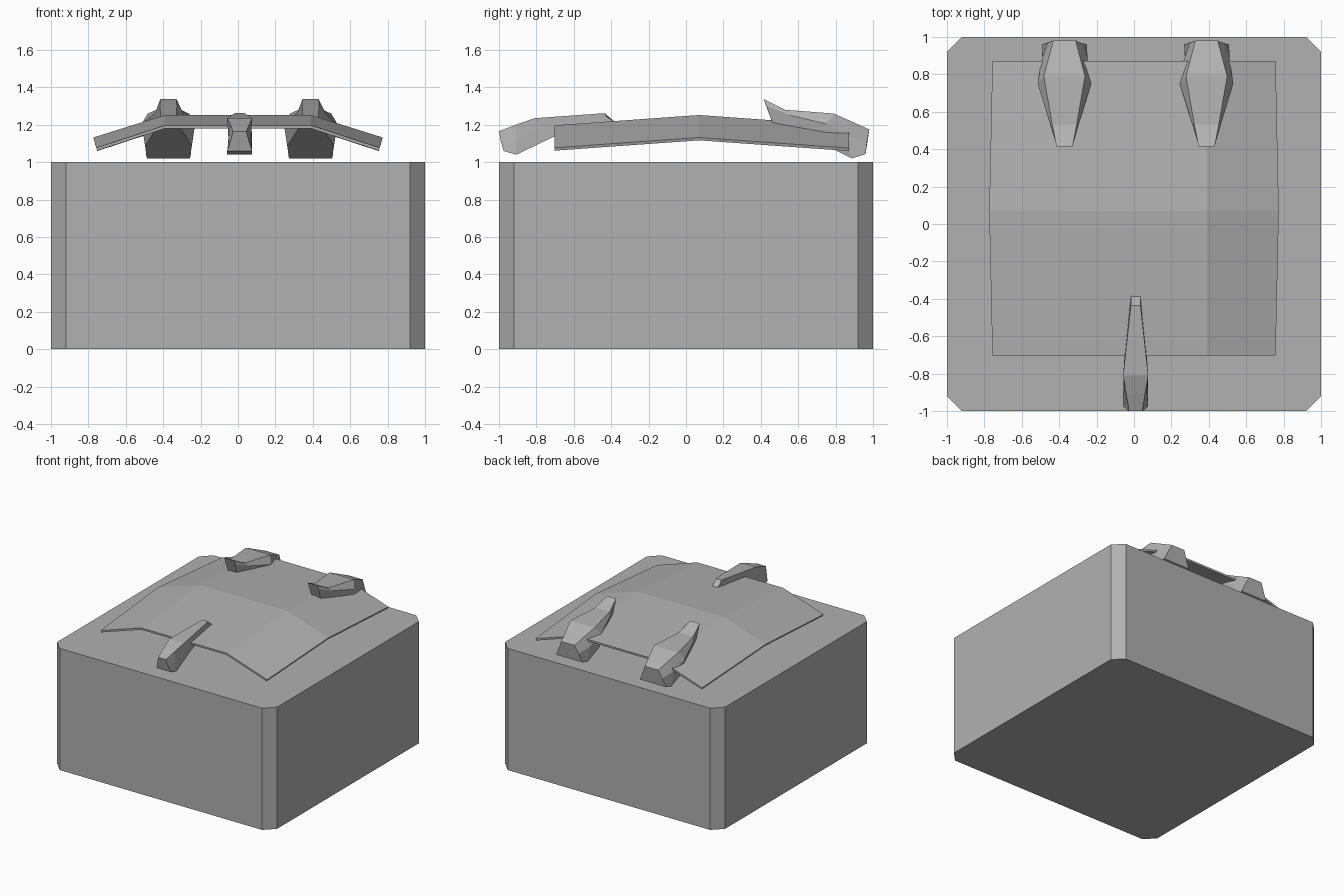
import bpy, bmesh

if "Cube" in bpy.data.objects:
    bpy.data.objects.remove(bpy.data.objects["Cube"])

# Mid-grey stone for every part
stone = bpy.data.materials.new("stone")
stone.diffuse_color = (0.44, 0.44, 0.44, 1)
stone.use_nodes = True
stone.node_tree.nodes["Principled BSDF"].inputs["Base Color"].default_value = stone.diffuse_color


def make(name, verts, faces):
    bm = bmesh.new()
    vs = [bm.verts.new(v) for v in verts]
    for f in faces:
        bm.faces.new([vs[i] for i in f])
    bmesh.ops.recalc_face_normals(bm, faces=bm.faces)
    mesh = bpy.data.meshes.new(name)
    bm.to_mesh(mesh)
    bm.free()
    mesh.materials.append(stone)
    ob = bpy.data.objects.new(name, mesh)
    bpy.context.collection.objects.link(ob)
    return ob


def claw(name, cx, sections):
    """Loft six-sided rings; each section is (y, z, half width) for top, middle, bottom."""
    verts = []
    for s in sections:
        verts += [(cx + w, y, z) for y, z, w in s]
        verts += [(cx - w, y, z) for y, z, w in reversed(s)]
    faces = []
    for r in range(len(sections) - 1):
        for i in range(6):
            a, b = r * 6 + i, r * 6 + (i + 1) % 6
            faces.append((a, b, b + 6, a + 6))
    n = len(verts)
    faces += [tuple(range(6)), tuple(range(n - 6, n))]
    return make(name, verts, faces)


# Block with chamfered upright corners
k = 0.92
outline = [(k, -1), (1, -k), (1, k), (k, 1), (-k, 1), (-1, k), (-1, -k), (-k, -1)]
make("base_block",
     [(x, y, z) for z in (0, 1) for x, y in outline],
     [tuple(range(8)), tuple(range(8, 16))]
     + [(i, (i + 1) % 8, (i + 1) % 8 + 8, i + 8) for i in range(8)])

# Thin folded plate, faceted along both directions
verts = []
for y, edge, z in ((-0.703, 0.757, 1.197), (0.07, 0.774, 1.252), (0.872, 0.757, 1.195)):
    verts += [(-edge, y, z - 0.12), (-0.39, y, z), (0.39, y, z), (edge, y, z - 0.12)]
faces = [(r * 4 + c, r * 4 + c + 1, r * 4 + c + 5, r * 4 + c + 4)
         for r in range(2) for c in range(3)]
plate = make("curved_plate", verts, faces)
if plate.data.polygons[1].normal.z < 0:
    plate.data.flip_normals()
sol = plate.modifiers.new("thickness", 'SOLIDIFY')
sol.thickness = 0.016
sol.offset = -1

# Two broad claws gripping the back edge
back = [
    ((0.415, 1.338, 0.043), (0.43, 1.30, 0.045), (0.46, 1.215, 0.04)),
    ((0.53, 1.28, 0.065), (0.56, 1.25, 0.085), (0.56, 1.172, 0.07)),
    ((0.79, 1.26, 0.11), (0.75, 1.205, 0.143), (0.75, 1.088, 0.125)),
    ((0.88, 1.22, 0.086), (0.87, 1.14, 0.124), (0.886, 1.02, 0.115)),
    ((0.98, 1.175, 0.06), (0.968, 1.11, 0.09), (0.96, 1.043, 0.12)),
]
for side, x in (("left", -0.372), ("right", 0.388)):
    claw("back_claw_" + side, x, back)

# Slim claw gripping the front edge
claw("front_claw", 0.009, [
    ((-0.435, 1.262, 0.026), (-0.42, 1.24, 0.026), (-0.38, 1.215, 0.025)),
    ((-0.81, 1.235, 0.067), (-0.77, 1.19, 0.064), (-0.71, 1.135, 0.06)),
    ((-0.91, 1.20, 0.05), (-0.91, 1.12, 0.06), (-0.907, 1.04, 0.067)),
    ((-1.0, 1.165, 0.035), (-0.99, 1.11, 0.05), (-0.975, 1.06, 0.067)),
])
